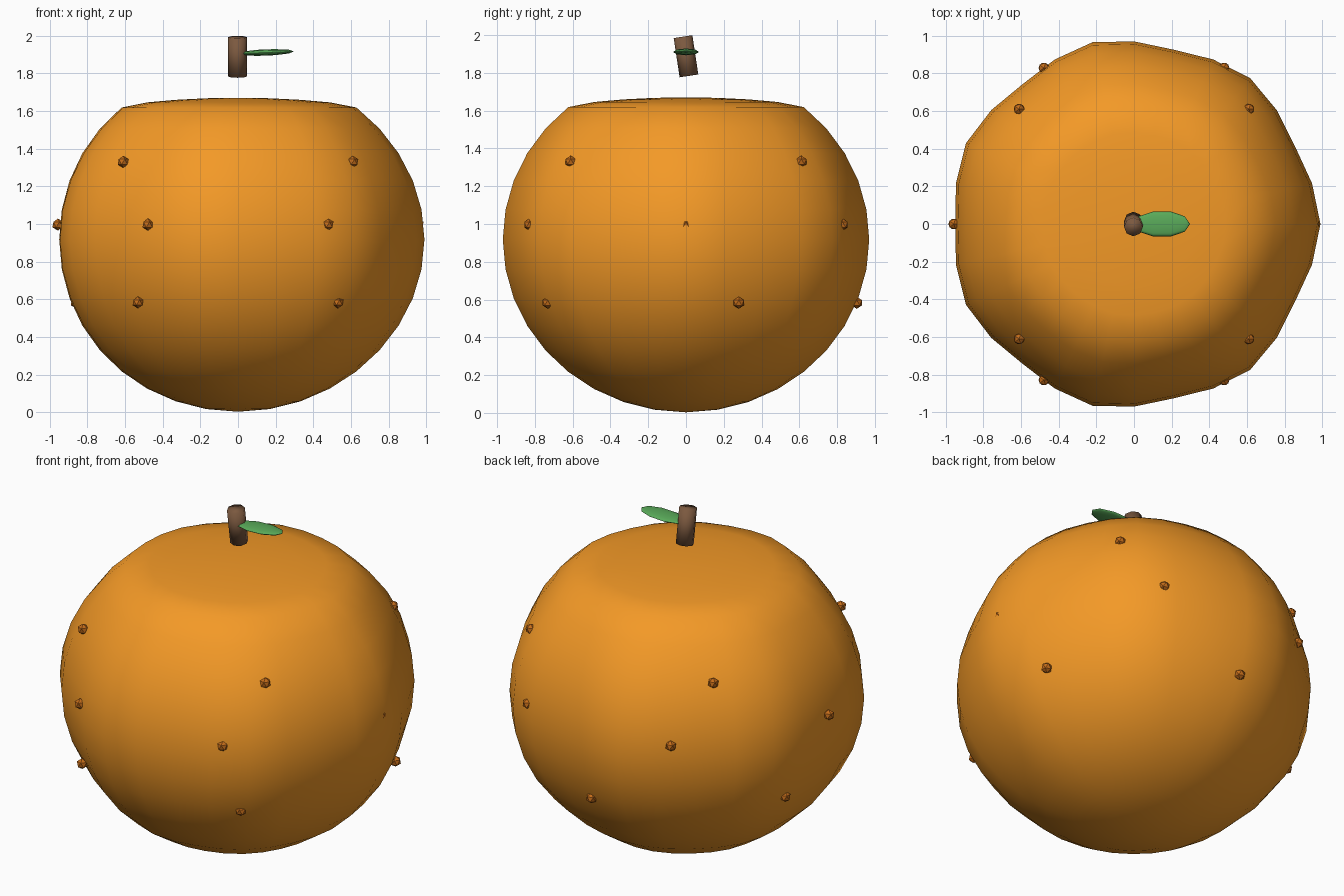
import bpy, math
from math import sin, cos, pi, radians

if "Cube" in bpy.data.objects:
    bpy.data.objects.remove(bpy.data.objects["Cube"])


def material(name, rgb):
    m = bpy.data.materials.new(name)
    m.diffuse_color = (*rgb, 1)
    m.use_nodes = True
    m.node_tree.nodes["Principled BSDF"].inputs["Base Color"].default_value = m.diffuse_color
    return m


ORANGE = material("orange_skin", (0.90, 0.32, 0.02))
RUST = material("rust", (0.55, 0.15, 0.01))
BROWN = material("stem_brown", (0.20, 0.10, 0.05))
GREEN = material("leaf_green", (0.10, 0.40, 0.10))


def finish(name, mat, smooth=False):
    ob = bpy.context.object
    ob.name = name
    ob.data.materials.append(mat)
    if smooth:
        bpy.ops.object.shade_smooth()
    return ob


# Body: squashed sphere with seven faint ribs and a flattened crown
CENTRE_Z, HALF_H, RADIUS, CROWN_Z = 0.918, 0.915, 0.97, 1.63
bpy.ops.mesh.primitive_uv_sphere_add(segments=28, ring_count=18, radius=1)
body = finish("body", ORANGE, True)
for v in body.data.vertices:
    x, y, z = v.co
    s, a = math.hypot(x, y), math.atan2(y, x)
    r = RADIUS * s * (1 + 0.021 * s * s * cos(7 * a))
    h = CENTRE_Z + HALF_H * z
    if h > CROWN_Z:
        h = CROWN_Z + 0.2 * (h - CROWN_Z)
    v.co = (r * cos(a), r * sin(a), h)

# Warts: three rings of small faceted bumps (count, first angle, radius, height)
for ring, (count, start, r, z) in enumerate(
        [(4, 45, 0.863, 1.33), (6, 0, 0.957, 0.997), (5, 18, 0.904, 0.583)]):
    for i in range(count):
        a = radians(start) + 2 * pi * i / count
        bpy.ops.mesh.primitive_ico_sphere_add(
            subdivisions=1, radius=0.032, location=(r * cos(a), r * sin(a), z))
        finish(f"wart_{ring + 1}_{i + 1}", RUST)

# Stem: short tilted post hovering over the crown
bpy.ops.mesh.primitive_cylinder_add(
    vertices=8, radius=0.05, depth=0.21,
    location=(-0.003, 0, 1.888), rotation=(0.15, 0, 0))
finish("stem", BROWN, True)

# Leaf: thin flattened spindle with its tip towards +x
bpy.ops.mesh.primitive_uv_sphere_add(
    segments=8, ring_count=5, radius=1,
    location=(0.148, 0, 1.911), rotation=(0, pi / 2 - 0.04, 0))
leaf = finish("leaf", GREEN, True)
leaf.scale = (0.017, 0.07, 0.15)
